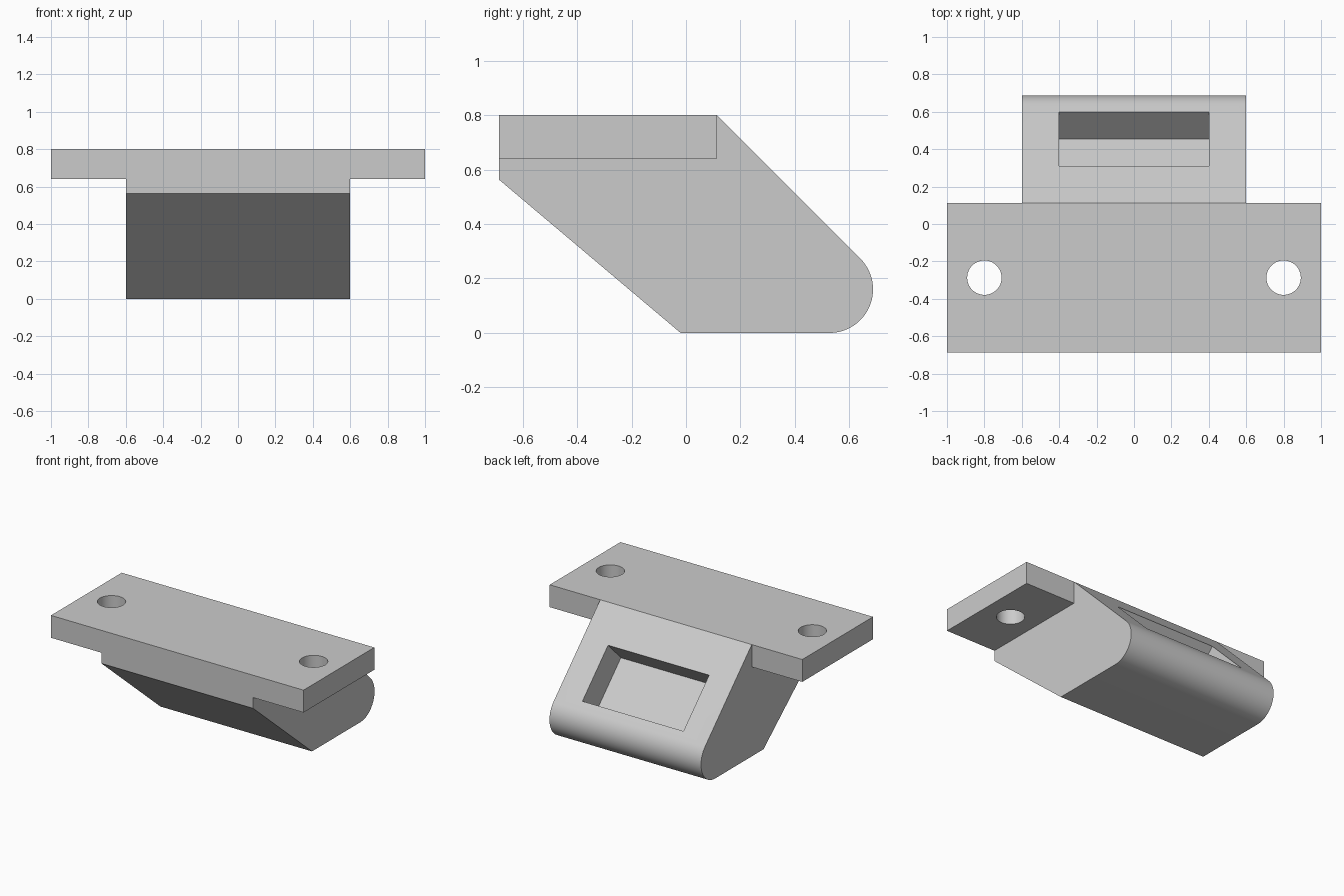
import bpy, bmesh, math
from mathutils import Matrix, Vector

if "Cube" in bpy.data.objects:
    bpy.data.objects.remove(bpy.data.objects["Cube"])

grey = bpy.data.materials.new("light_grey")
grey.use_nodes = True
COLOUR = (0.6, 0.6, 0.6, 1)
grey.diffuse_color = COLOUR
grey.node_tree.nodes["Principled BSDF"].inputs["Base Color"].default_value = COLOUR

# Main dimensions
FRONT, BACK, TOP, UNDER = -0.687, 0.113, 0.8, 0.64
HALF_BODY, ROUND, SLOPE = 0.6, 0.16, math.radians(45)


def new_object(name, bm):
    bmesh.ops.recalc_face_normals(bm, faces=bm.faces)
    mesh = bpy.data.meshes.new(name)
    bm.to_mesh(mesh)
    bm.free()
    mesh.materials.append(grey)
    obj = bpy.data.objects.new(name, mesh)
    bpy.context.collection.objects.link(obj)
    return obj


def box(name, size, matrix):
    bm = bmesh.new()
    bmesh.ops.create_cube(bm, size=1, matrix=matrix @ Matrix.Diagonal((*size, 1)))
    return new_object(name, bm)


def extrude_profile(name, points, half_width):
    bm = bmesh.new()
    face = bm.faces.new([bm.verts.new((-half_width, y, z)) for y, z in points])
    extruded = bmesh.ops.extrude_face_region(bm, geom=[face])["geom"]
    verts = [v for v in extruded if isinstance(v, bmesh.types.BMVert)]
    bmesh.ops.translate(bm, verts=verts, vec=(2 * half_width, 0, 0))
    return new_object(name, bm)


def combine(target, tool, operation):
    tool.hide_render = True
    mod = target.modifiers.new(operation.lower(), 'BOOLEAN')
    mod.operation, mod.solver, mod.object = operation, 'EXACT', tool
    bpy.context.view_layer.objects.active = target
    bpy.ops.object.modifier_apply(modifier=mod.name)
    bpy.data.objects.remove(tool)


# Slanted body with a rounded lower back edge
nose = Vector((0.527, ROUND))
steps = 32
arc = []
for i in range(steps + 1):
    a = SLOPE - i / steps * (SLOPE + math.pi / 2)
    arc.append((nose.x + ROUND * math.cos(a), nose.y + ROUND * math.sin(a)))
profile = [(FRONT, TOP), (BACK, TOP), *arc, (-0.02, 0), (FRONT, 0.563)]
bracket = extrude_profile("mounting_bracket", profile, HALF_BODY)

# Flange plate across the top
middle = (FRONT + BACK) / 2
plate = box("flange_plate", (2, BACK - FRONT, TOP - UNDER),
            Matrix.Translation((0, middle, (TOP + UNDER) / 2)))
combine(bracket, plate, 'UNION')

# Rectangular pocket sunk square to the slope
depth, lift = 0.205, 0.1
mouth_y = 0.455
mouth = Vector((0, mouth_y, TOP + BACK - mouth_y))
normal = Vector((0, math.sin(SLOPE), math.cos(SLOPE)))
centre = mouth + normal * (lift - depth) / 2
pocket = box("pocket_cutter", (0.8, 0.41, depth + lift),
             Matrix.Translation(centre) @ Matrix.Rotation(-SLOPE, 4, 'X'))
combine(bracket, pocket, 'DIFFERENCE')

# Screw holes through the flange ears
for side in (-1, 1):
    bm = bmesh.new()
    bmesh.ops.create_cone(bm, cap_ends=True, segments=48, radius1=0.092,
                          radius2=0.092, depth=0.4,
                          matrix=Matrix.Translation((side * 0.8, middle, 0.72)))
    combine(bracket, new_object("hole_cutter", bm), 'DIFFERENCE')

# Merge coplanar faces and keep only true edges sharp
bm = bmesh.new()
bm.from_mesh(bracket.data)
bmesh.ops.remove_doubles(bm, verts=bm.verts, dist=0.0001)
bmesh.ops.dissolve_limit(bm, angle_limit=math.radians(1), verts=bm.verts, edges=bm.edges)
bm.to_mesh(bracket.data)
bm.free()

bpy.ops.object.select_all(action='DESELECT')
bracket.select_set(True)
bpy.context.view_layer.objects.active = bracket
bpy.ops.object.shade_smooth_by_angle(angle=math.radians(30))
